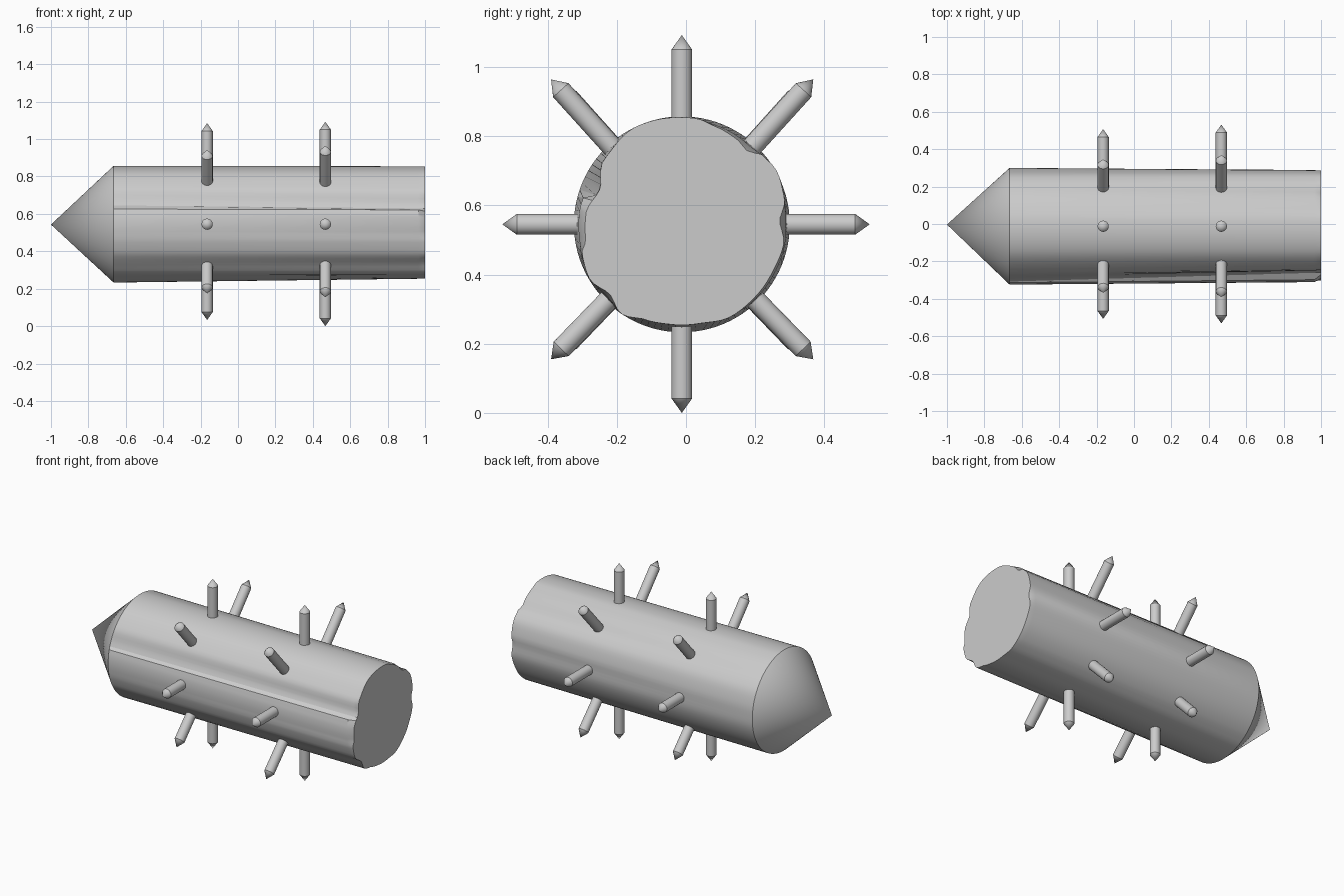
import bpy, bmesh, math
from mathutils import Vector

if "Cube" in bpy.data.objects:
    bpy.data.objects.remove(bpy.data.objects["Cube"])

CY, CZ, R = -0.012, 0.545, 0.312

# Ragged outline of the cut end: (angle in degrees, radius)
END = [(2, .283), (14, .306), (30, .315), (41, .307), (48, .284), (59, .294),
       (71, .299), (82, .309), (115, .312), (140, .293), (157, .258), (174, .279),
       (189, .281), (197, .302), (211, .31), (224, .29), (236, .3126), (249, .295),
       (263, .291), (280, .291), (297, .302), (317, .298), (333, .296), (349, .30)]


def end_radius(a):
    pts = [(END[-1][0] - 360, END[-1][1])] + END + [(END[0][0] + 360, END[0][1])]
    for (a0, r0), (a1, r1) in zip(pts, pts[1:]):
        if a0 <= a <= a1:
            t = (a - a0) / (a1 - a0)
            t = t * t * (3 - 2 * t)
            return r0 + (r1 - r0) * t
    return R


def finish(bm, name, angle):
    bmesh.ops.recalc_face_normals(bm, faces=bm.faces)
    me = bpy.data.meshes.new(name)
    bm.to_mesh(me)
    bm.free()
    ob = bpy.data.objects.new(name, me)
    bpy.context.collection.objects.link(ob)
    bpy.ops.object.select_all(action='DESELECT')
    ob.select_set(True)
    bpy.context.view_layer.objects.active = ob
    bpy.ops.object.shade_smooth_by_angle(angle=math.radians(angle))
    return ob


# Log body: pointed tip, round shaft, ragged cut end
N = 96
bm = bmesh.new()
rings = [[], [], []]
for i in range(N):
    a = 360 * i / N
    c, s = math.cos(math.radians(a)), math.sin(math.radians(a))
    re = end_radius(a)
    long_taper = 118 < a < 162 or 232 < a < 305
    rm = R + (re - R) * 0.97 if long_taper else 0.75 * max(re, 0.305) + 0.25 * re
    for ring, x, r in zip(rings, (-0.665, 0.965, 1.0), (R, rm, re)):
        ring.append(bm.verts.new((x, CY + r * c, CZ + r * s)))
tip = bm.verts.new((-1, -0.003, 0.543))
for i in range(N):
    j = (i + 1) % N
    bm.faces.new((tip, rings[0][i], rings[0][j]))
    for r0, r1 in zip(rings, rings[1:]):
        bm.faces.new((r0[i], r1[i], r1[j], r0[j]))
bm.faces.new(rings[2])
finish(bm, "log_body", 30)


# Pointed pegs radiating from the shaft
def peg(name, x, ty, tz, r=0.03, sides=20):
    centre, end = Vector((x, CY, CZ)), Vector((x, ty, tz))
    d = (end - centre).normalized()
    u, v = Vector((1, 0, 0)), d.cross(Vector((1, 0, 0)))
    bm = bmesh.new()
    loops = []
    for base in (centre + d * 0.23, end - d * 0.042):
        loops.append([bm.verts.new(base + r * (u * math.cos(t) + v * math.sin(t)))
                      for t in (2 * math.pi * k / sides for k in range(sides))])
    point = bm.verts.new(end)
    for i in range(sides):
        j = (i + 1) % sides
        bm.faces.new((loops[0][i], loops[0][j], loops[1][j], loops[1][i]))
        bm.faces.new((loops[1][i], loops[1][j], point))
    bm.faces.new(loops[0])
    finish(bm, name, 30)


# Each ring: x, top, bottom, side reach, diagonal reach, diagonal heights
for n, (x, top, bot, side, diag, hi, lo) in enumerate((
        (-0.165, 1.085, 0.033, 0.507, 0.355, 0.942, 0.175),
        (0.467, 1.092, 0.0, 0.531, 0.378, 0.964, 0.155))):
    peg(f"peg_top_{n}", x, CY, top)
    peg(f"peg_bottom_{n}", x, CY, bot)
    for sgn, label in ((-1, "front"), (1, "back")):
        peg(f"peg_{label}_{n}", x, sgn * side, CZ)
        off = CY if sgn < 0 else -0.01
        peg(f"peg_{label}_upper_{n}", x, sgn * diag + off, hi)
        peg(f"peg_{label}_lower_{n}", x, sgn * diag + off, lo)
